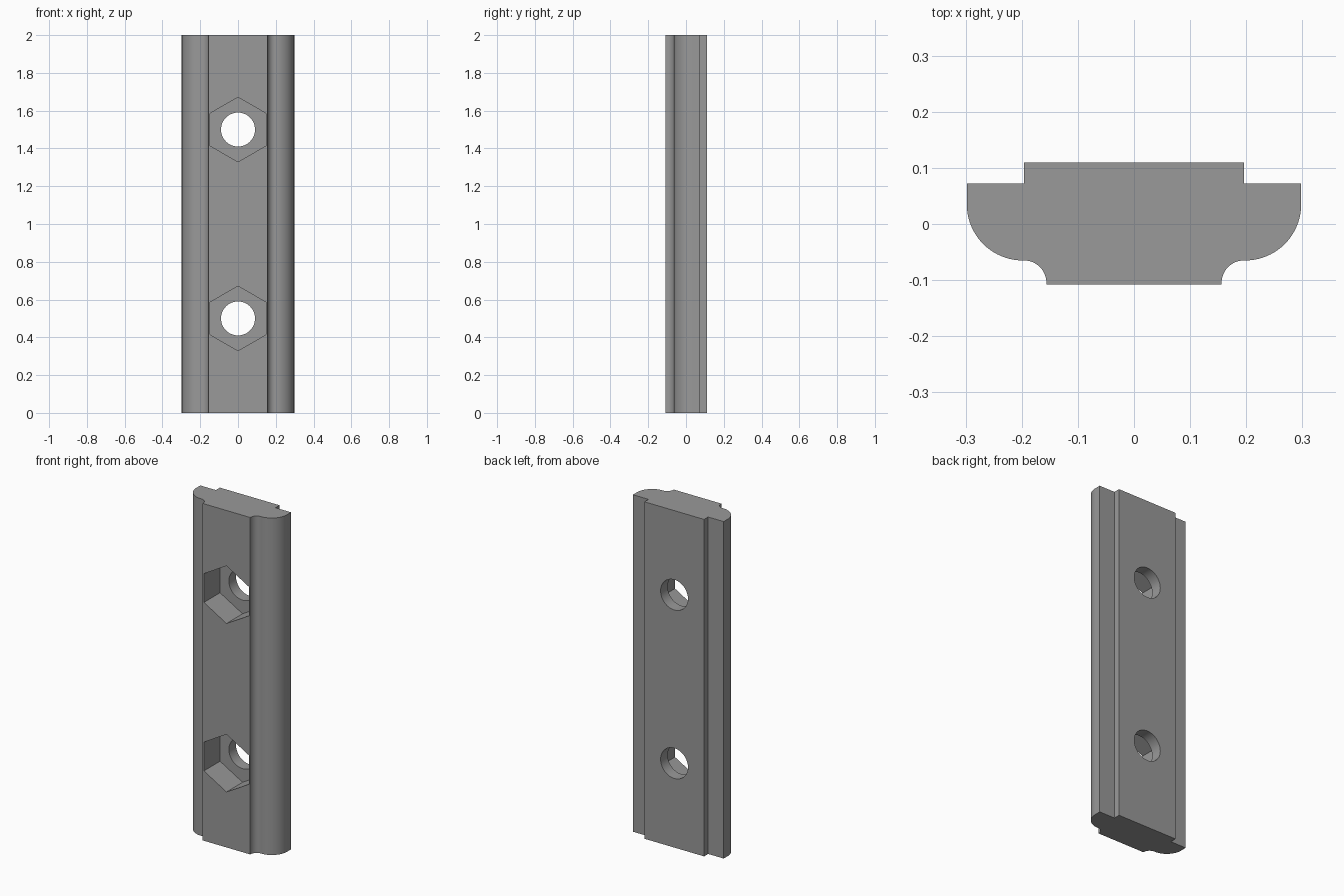
import bpy, bmesh
from math import sin, cos, radians, tau
from mathutils import Vector

if "Cube" in bpy.data.objects:
    bpy.data.objects.remove(bpy.data.objects["Cube"])


def prism(name, points, sweep):
    """Closed prism: an outline swept along a vector."""
    bm = bmesh.new()
    face = bm.faces.new([bm.verts.new(p) for p in points])
    ext = bmesh.ops.extrude_face_region(bm, geom=[face], use_keep_orig=True)
    moved = [g for g in ext["geom"] if isinstance(g, bmesh.types.BMVert)]
    bmesh.ops.translate(bm, verts=moved, vec=Vector(sweep))
    bmesh.ops.recalc_face_normals(bm, faces=bm.faces[:])
    mesh = bpy.data.meshes.new(name)
    bm.to_mesh(mesh)
    bm.free()
    obj = bpy.data.objects.new(name, mesh)
    bpy.context.collection.objects.link(obj)
    return obj


def arc(cx, cy, r, a0, a1, n):
    return [(cx + r * cos(radians(a0 + (a1 - a0) * i / n)),
             cy + r * sin(radians(a0 + (a1 - a0) * i / n)), 0) for i in range(n + 1)]


def ring(r, n, y, z):
    """Polygon in the XZ plane with a corner at the top."""
    return [(r * sin(tau * i / n), y, z + r * cos(tau * i / n)) for i in range(n)]


# Rail: right half of the section, from back to front, then mirrored
half = [(0.196, 0.11, 0), (0.196, 0.072, 0), (0.298, 0.072, 0)]
half += arc(0.198, 0.035, 0.1, 0, -90, 20)       # rounded shoulder
half += arc(0.196, -0.105, 0.04, 90, 180, 12)    # concave fillet
half += [(0.156, -0.108, 0)]
section = half + [(-x, y, z) for x, y, z in reversed(half)]
rail = prism("rail", section, (0, 0, 2))

# Bolt holes with hexagonal nut pockets on the front
cutters = []
for z in (0.5, 1.5):
    cutters.append(prism("nut_pocket_cutter", ring(0.171, 6, -0.2, z), (0, 0.243, 0)))
    cutters.append(prism("bolt_hole_cutter", ring(0.09, 48, -0.3, z), (0, 0.6, 0)))

bpy.context.view_layer.objects.active = rail
for cutter in cutters:
    cutter.hide_render = True
    mod = rail.modifiers.new("cut", "BOOLEAN")
    mod.operation = "DIFFERENCE"
    mod.solver = "EXACT"
    mod.object = cutter
    bpy.ops.object.modifier_apply(modifier=mod.name)
for cutter in cutters:
    bpy.data.objects.remove(cutter)

# Grey finish, smooth curves with crisp edges
grey = bpy.data.materials.new("grey")
grey.diffuse_color = (0.32, 0.32, 0.32, 1)
grey.use_nodes = True
grey.node_tree.nodes["Principled BSDF"].inputs["Base Color"].default_value = grey.diffuse_color
rail.data.materials.clear()
rail.data.materials.append(grey)
bpy.ops.object.select_all(action="DESELECT")
rail.select_set(True)
bpy.ops.object.shade_smooth_by_angle(angle=radians(30))
